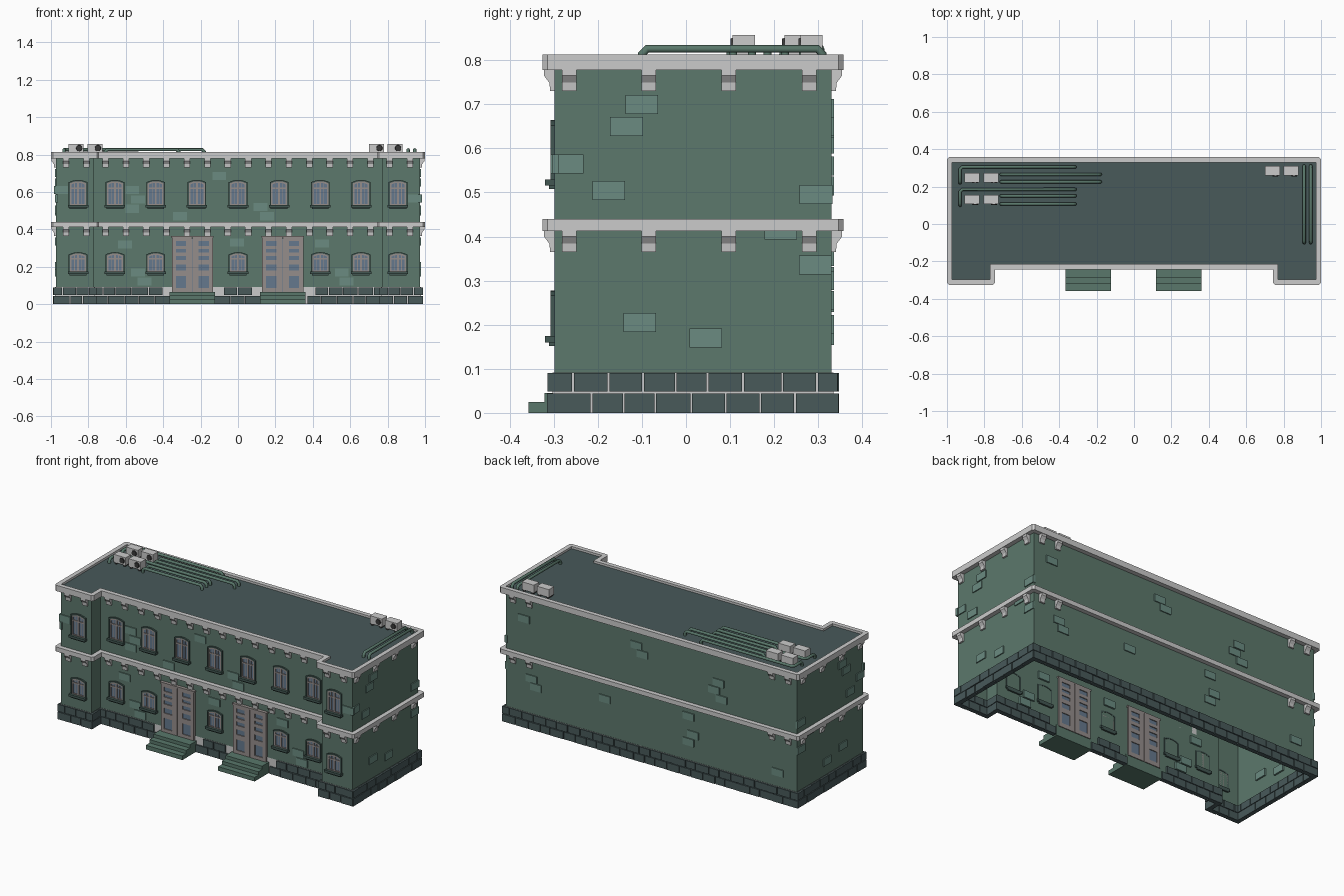
import bpy, bmesh, math, random
from mathutils import Matrix, Vector

if "Cube" in bpy.data.objects:
    bpy.data.objects.remove(bpy.data.objects["Cube"])

random.seed(4)
COL = {"wall": (0.107, 0.188, 0.150), "dark": (0.065, 0.100, 0.102), "brick": (0.145, 0.260, 0.220),
       "surround": (0.055, 0.095, 0.085), "trim": (0.300, 0.270, 0.260), "glass": (0.130, 0.190, 0.270),
       "fan": (0.04, 0.04, 0.04), "step": (0.100, 0.185, 0.145)}
MATS = {}
for k, c in COL.items():
    MATS[k] = bpy.data.materials.new(k)
    MATS[k].diffuse_color = (*c, 1)
PARTS = {}


def part(name, mat=None):
    """Mesh collector for one named object."""
    if name not in PARTS:
        PARTS[name] = (bmesh.new(), mat)
    return PARTS[name][0]


def box(bm, m, u0, u1, z0, z1, d0, d1):
    """Box on a wall: u along it, d outwards from it."""
    s = Matrix.Diagonal((u1 - u0, d1 - d0, z1 - z0, 1))
    t = Matrix.Translation(((u0 + u1) / 2, -(d0 + d1) / 2, (z0 + z1) / 2))
    bmesh.ops.create_cube(bm, size=1, matrix=m @ t @ s)


def prism(bm, pts, vec, caps=True):
    a = [bm.verts.new(p) for p in pts]
    b = [bm.verts.new(Vector(p) + Vector(vec)) for p in pts]
    n = len(a)
    for i in range(n):
        j = (i + 1) % n
        bm.faces.new((a[i], a[j], b[j], b[i]))
    if caps:
        bm.faces.new(a[::-1])
        bm.faces.new(b)


def ring(bm, outer, inner, vec):
    """Hollow prism between two matching loops."""
    v = Vector(vec)
    L = [[bm.verts.new(Vector(p) + o) for p in loop]
         for loop, o in ((outer, v * 0), (outer, v), (inner, v), (inner, v * 0))]
    n = len(outer)
    for k in range(4):
        A, B = L[k], L[(k + 1) % 4]
        for i in range(n):
            j = (i + 1) % n
            bm.faces.new((A[i], A[j], B[j], B[i]))


# Building footprint with two projecting wings, counter-clockwise
PLAN = [(-.973, .33), (-.973, -.298), (-.77, -.298), (-.77, -.215),
        (.77, -.215), (.77, -.298), (.973, -.298), (.973, .33)]


def offset(d, z, chamfer=0):
    out, n = [], len(PLAN)
    for i in range(n):
        p, a, b = Vector(PLAN[i]), Vector(PLAN[i - 1]), Vector(PLAN[(i + 1) % n])
        t1, t2 = (p - a).normalized(), (b - p).normalized()
        q = p + d * (Vector((t1.y, -t1.x)) + Vector((t2.y, -t2.x)))
        convex = t1.cross(t2) > 0
        c = chamfer if convex else 0.0
        out += [(*(q - t1 * c), z), (*(q + t2 * c), z)] if chamfer else [(*q, z)]
    return out


def wall(x, y, deg):
    return Matrix.Translation((x, y, 0)) @ Matrix.Rotation(math.radians(deg), 4, 'Z')


FRONT, WING = wall(0, -.215, 0), wall(0, -.298, 0)
RIGHT, LEFT, BACK = wall(.973, 0, 90), wall(-.973, 0, -90), wall(0, .33, 180)

# Walls, roof, mortar band
prism(part("walls", "wall"), offset(0, .0), (0, 0, .80), caps=False)
bm = part("roof", "dark")
bm.faces.new([bm.verts.new(p) for p in offset(0, .80)])
prism(part("plinth_mortar"), offset(.005, 0), (0, 0, .092), caps=False)

# Cornices with clipped corners, and their brackets
for name, z0, z1 in (("roof_cornice", .778, .813), ("floor_cornice", .413, .44)):
    outer = offset(.027, z0, .011)
    inner = offset(0, z0, .0001)
    ring(part(name), outer, inner, (0, 0, z1 - z0))
    row = [(FRONT, -.7085 + i * .109) for i in range(14)]
    row += [(WING, s * u) for s in (-1, 1) for u in (.92, .81)]
    row += [(BACK, s * u) for s in (-1, 1) for u in (.92, .81)]
    for u in (-.265, -.085, .097, .28):
        row += [(RIGHT, u), (LEFT, -u)]
    prof = [(0, 0), (.024, 0), (.024, -.013), (.012, -.029), (.010, -.048), (0, -.048)]
    for m, u in row:
        pts = [m @ Vector((u - .0165, -d, z0 + z)) for d, z in prof]
        prism(part(name + "_brackets"), pts, m.to_3x3() @ Vector((.033, 0, 0)))

# Plinth stone blocks in two staggered courses
DOORS = (-.244, .239)
bm = part("plinth_blocks", "dark")
for i, a in enumerate(PLAN):
    a, b = Vector(a), Vector(PLAN[(i + 1) % 8])
    t, L = (b - a).normalized(), (b - a).length
    m = wall(a.x, a.y, math.degrees(math.atan2(t.y, t.x)))
    n = max(1, round(L / .079))
    for course in (0, 1):
        cuts = [-.016] + [(k + .5 * course) * L / n + random.uniform(-.008, .008)
                          for k in range(1 - course, n)] + [L + .016]
        for u0, u1 in zip(cuts, cuts[1:]):
            mid = a + t * (u0 + u1) / 2
            if i == 3 and min(abs(mid.x - d) for d in DOORS) < .13:
                continue
            box(bm, m, u0 + .002, u1 - .002, .046 * course + (.002 if course else 0),
                .044 + .046 * course, -.012, .013 + random.uniform(0, .004))


def arch(m, u, z0, w, h, rise, d):
    pts = [(u - w / 2, z0), (u + w / 2, z0)]
    for k in range(7):
        s = 1 - k / 3
        pts.append((u + s * w / 2, z0 + h - rise * s * s))
    return [m @ Vector((x, -d, z)) for x, z in pts]


# Windows: surround, casement frame, glass, glazing bars and sill
def window(m, u, z0, h):
    ring(part("window_surrounds", "surround"), arch(m, u, z0, .10, h, .012, -.002),
         arch(m, u, z0 + .006, .086, h - .013, .011, -.002), (0, -.011, 0))
    ring(part("window_frames", "trim"), arch(m, u, z0 + .006, .086, h - .013, .011, 0),
         arch(m, u, z0 + .014, .070, h - .029, .009, 0), (0, -.006, 0))
    g = part("window_glass", "glass")
    g.faces.new([g.verts.new(p) for p in arch(m, u, z0 + .01, .078, h - .02, .01, .002)])
    bars = part("window_bars", "trim")
    top = z0 + h * .68
    box(bars, m, u - .005, u + .005, z0 + .01, z0 + h - .012, 0, .006)
    box(bars, m, u - .036, u + .036, top - .004, top + .004, 0, .006)
    for s in (-.019, .019):
        box(bars, m, u + s - .0015, u + s + .0015, z0 + .012, z0 + h - .016, 0, .004)
    sill = part("window_sills", "surround")
    box(sill, m, u - .055, u + .055, z0 - .006, z0 + .008, -.01, .022)
    box(sill, m, u - .045, u + .045, z0 - .014, z0 - .006, -.01, .013)


for u in (-.658, -.44, -.22, 0, .22, .44, .658):
    window(FRONT, u, .522, .142)
    if abs(u) != .22:
        window(FRONT, u, .166, .112)
for u in (-.855, .855):
    window(WING, u, .522, .142)
    window(WING, u, .166, .112)

# Double doors with glazed panels, and front steps
ROWS = [(.085, .15), (.18, .211), (.235, .257), (.277, .294), (.312, .337)]
for c in DOORS:
    f = part("door_frames", "trim")
    for u0, u1 in ((-.11, -.088), (-.034, -.002), (.002, .034), (.088, .11)):
        box(f, FRONT, c + u0, c + u1, .06, .36, -.01, .016)
    edges = [.06] + [z for r in ROWS for z in r] + [.36]
    for z0, z1 in zip(edges[::2], edges[1::2]):
        for u0, u1 in ((-.088, -.034), (.034, .088)):
            box(f, FRONT, c + u0, c + u1, z0, z1, -.01, .0155)
    box(f, FRONT, c - .114, c + .114, .355, .364, -.01, .02)
    box(part("door_glass", "glass"), FRONT, c - .1, c + .1, .065, .35, -.005, .010)
    for k, y in enumerate((.142, .106, .070)):
        box(part("front_steps", "step"), FRONT, c - .122, c + .122,
            (0, .025, .045)[k], (.025, .045, .065)[k], -.005, y)

# Exposed bricks scattered over the walls
SIDE = [(-.1, .7), (-.135, .65), (-.27, .565), (-.175, .505), (.295, .495),
        (.215, .415), (.293, .335), (-.105, .205), (.045, .17)]
BRICKS = [(FRONT, [(-.1, .685), (-.565, .61), (-.535, .56), (-.565, .51), (-.31, .47), (.12, .52),
                   (.155, .47), (-.605, .32), (-.005, .33), (.45, .325), (.555, .17), (.58, .12),
                   (-.535, .17), (-.5, .12)]),
          (BACK, [(-.1, .69), (-.06, .645), (.45, .61), (.42, .56), (.47, .515), (.25, .355), (.28, .25),
                  (.25, .2), (-.31, .31), (.845, .175), (-.85, .65), (-.8, .3), (-.77, .255)]),
          (WING, [(-.947, .61), (.947, .565)]),
          (RIGHT, SIDE), (LEFT, [(-u, z) for u, z in SIDE])]
for m, spots in BRICKS:
    for u, z in spots:
        box(part("exposed_bricks", "brick"), m, u - .037, u + .037, z - .0215, z + .0215, -.01, .006)

# Rooftop air units with front fans
for x, y in ((-.865, .248), (-.765, .248), (-.865, .131), (-.765, .131), (.74, .285), (.84, .285)):
    m = wall(x, y, 0)
    box(part("air_units"), m, -.04, .04, .81, .857, -.025, .025)
    for s in (-.028, .028):
        box(part("air_unit_feet", "fan"), m, s - .006, s + .006, .80, .81, -.022, .022)
    bmesh.ops.create_cone(part("air_unit_fans", "fan"), cap_ends=True, segments=16, radius1=.017,
                          radius2=.015, depth=.006, matrix=Matrix.Translation((x + .016, y - .027, .834))
                          @ Matrix.Rotation(math.pi / 2, 4, 'X'))

# Emit mesh objects
for name, (bm, mat) in PARTS.items():
    if name not in ("walls", "roof", "plinth_mortar", "window_glass"):
        bmesh.ops.recalc_face_normals(bm, faces=bm.faces)
    me = bpy.data.meshes.new(name)
    bm.to_mesh(me)
    bm.free()
    if mat:
        me.materials.append(MATS[mat])
    bpy.context.collection.objects.link(bpy.data.objects.new(name, me))

# Roof pipes: bent tubes that dip into the roof at their ends
cu = bpy.data.curves.new("roof_pipes", 'CURVE')
cu.dimensions, cu.bevel_depth, cu.bevel_resolution, cu.use_fill_caps = '3D', .009, 2, True
ROUTES = [[(-.93, .22), (-.93, .305), (-.315, .305)], [(-.93, .10), (-.93, .185), (-.315, .185)],
          [(-.71, .265), (-.18, .265)], [(-.71, .225), (-.18, .225)],
          [(-.71, .15), (-.315, .15)], [(-.71, .107), (-.315, .107)],
          [(.91, -.10), (.91, .31)], [(.945, -.10), (.945, .31)]]
for r in ROUTES:
    c = [Vector((*r[0], .80))] + [Vector((*p, .826)) for p in r] + [Vector((*r[-1], .80))]
    pts = [c[0]]
    for a, p, b in zip(c, c[1:], c[2:]):
        pts += [p + (a - p).normalized() * .012, p + (b - p).normalized() * .012]
    pts.append(c[-1])
    sp = cu.splines.new('POLY')
    sp.points.add(len(pts) - 1)
    for q, p in zip(sp.points, pts):
        q.co = (*p, 1)
cu.materials.append(MATS["step"])
bpy.context.collection.objects.link(bpy.data.objects.new("roof_pipes", cu))

for m in bpy.data.materials:
    if m.users and not m.is_grease_pencil:
        m.use_nodes = True
        m.node_tree.nodes["Principled BSDF"].inputs["Base Color"].default_value = m.diffuse_color
